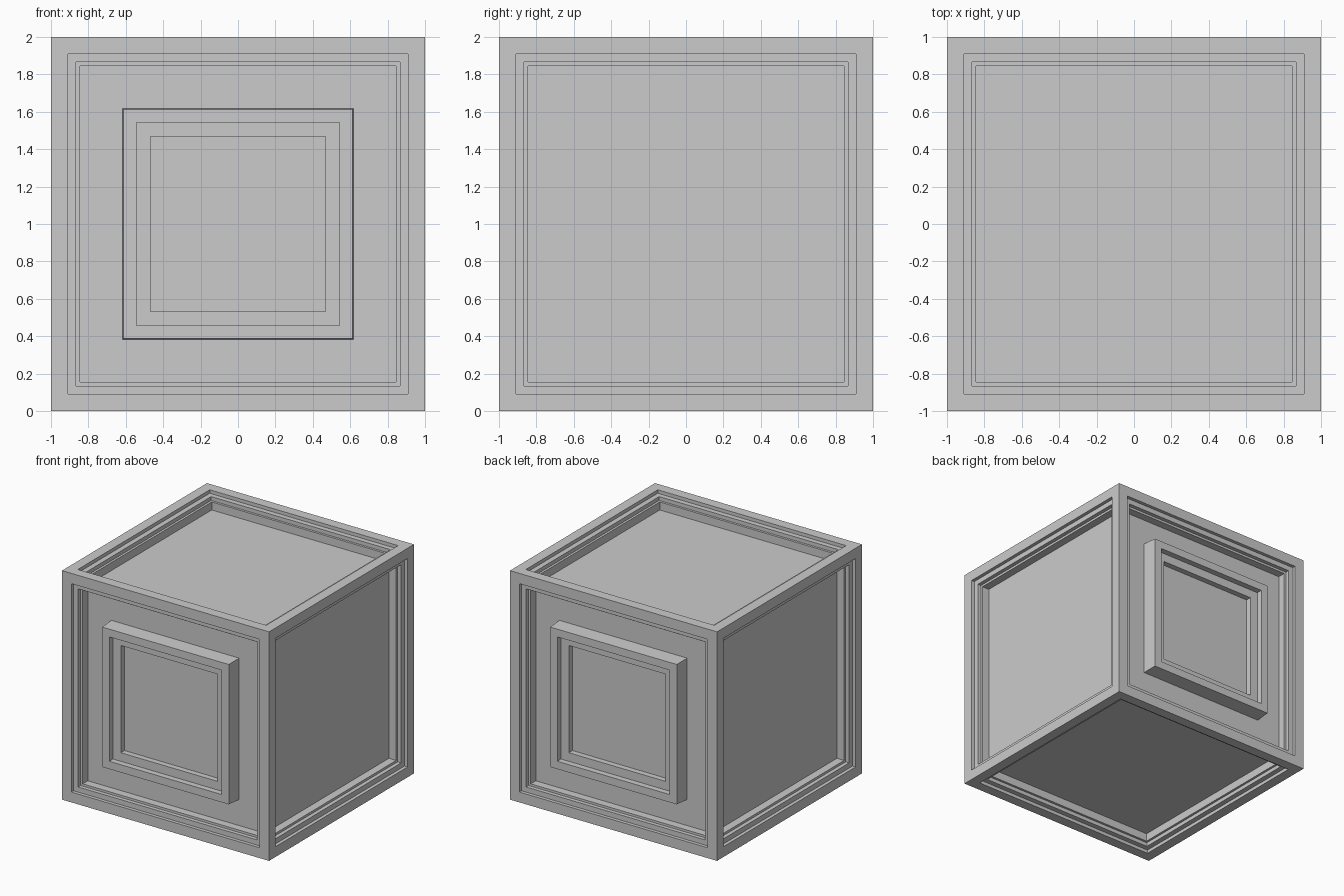
import bpy, bmesh
from math import pi
from mathutils import Matrix

if "Cube" in bpy.data.objects:
    bpy.data.objects.remove(bpy.data.objects["Cube"])

CENTRE = Matrix.Translation((0, 0, 1))
FRONT = Matrix.Rotation(pi / 2, 4, 'X')      # local +z turns to -y
BACK = Matrix.Rotation(pi, 4, 'Z') @ FRONT


def add_rings(bm, profile, turn, cap=True):
    """Nested squares (half width, depth below cube face) joined by bands."""
    prev = None
    for h, d in profile:
        ring = [bm.verts.new(turn @ Matrix.Translation((x * h, y * h, 1 - d)).translation)
                for x, y in ((-1, -1), (1, -1), (1, 1), (-1, 1))]
        if prev:
            for i in range(4):
                j = (i + 1) % 4
                bm.faces.new((prev[i], prev[j], ring[j], ring[i]))
        prev = ring
    if cap:
        bm.faces.new(prev)


def finish(bm, name):
    bmesh.ops.remove_doubles(bm, verts=bm.verts, dist=1e-4)
    mesh = bpy.data.meshes.new(name)
    bm.transform(CENTRE)
    bm.to_mesh(mesh)
    bm.free()
    ob = bpy.data.objects.new(name, mesh)
    bpy.context.collection.objects.link(ob)
    return ob


# Cube shell: the same stepped recess on all six sides
STEPS = [(1, 0), (0.91, 0), (0.91, 0.03), (0.865, 0.03), (0.865, 0.064),
         (0.845, 0.064), (0.845, 0.134)]
bm = bmesh.new()
sides = [Matrix.Rotation(k * pi / 2, 4, 'Z') @ FRONT for k in range(4)]
sides += [Matrix.Identity(4), Matrix.Rotation(pi, 4, 'X')]
for turn in sides:
    add_rings(bm, STEPS, turn)
finish(bm, "cube_shell")

# Raised stepped frames on the front and back panels
FRAME = [(0.617, 0.134), (0.611, 0), (0.543, 0), (0.543, 0.052),
         (0.468, 0.052), (0.468, 0.102)]
for name, turn, cap in (("front_frame", FRONT, False), ("back_frame", BACK, True)):
    bm = bmesh.new()
    add_rings(bm, FRAME, turn, cap)
    finish(bm, name)

# Pair of doors meeting at a fine seam inside the front frame
for name, s in (("left_door", -1), ("right_door", 1)):
    bm = bmesh.new()
    bmesh.ops.create_cube(bm, size=1, matrix=Matrix.Translation((s * 0.2345, -0.883, 0))
                          @ Matrix.Diagonal((0.467, 0.03, 0.936, 1)))
    finish(bm, name)
